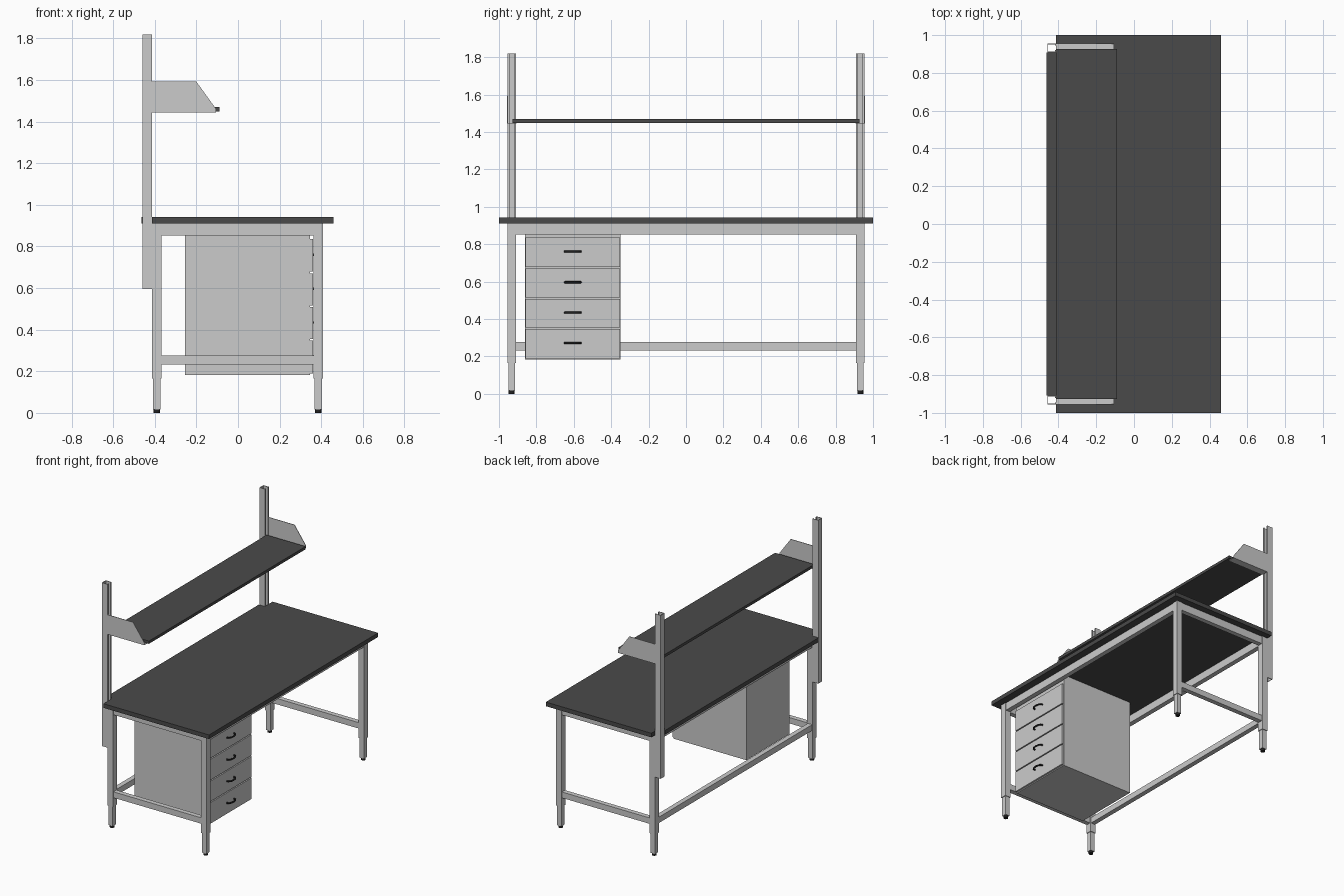
import bpy, bmesh, math
from mathutils import Vector

if "Cube" in bpy.data.objects:
    bpy.data.objects.remove(bpy.data.objects["Cube"])


def material(name, v):
    m = bpy.data.materials.new(name)
    m.diffuse_color = (v, v, v, 1)
    m.use_nodes = True
    m.node_tree.nodes["Principled BSDF"].inputs["Base Color"].default_value = m.diffuse_color
    return m


GREY = material("light grey paint", 0.6)
DARK = material("charcoal laminate", 0.068)
BLACK = material("black plastic", 0.015)


def prism(name, pts, axis, lo, hi, mat):
    """Extrude a 2D outline along y (points are x,z) or z (points are x,y)."""
    bm = bmesh.new()
    place = (lambda p, t: (p[0], t, p[1])) if axis == 'y' else (lambda p, t: (p[0], p[1], t))
    f = bm.faces.new([bm.verts.new(place(p, lo)) for p in pts])
    ext = bmesh.ops.extrude_face_region(bm, geom=[f])
    move = Vector((0, hi - lo, 0)) if axis == 'y' else Vector((0, 0, hi - lo))
    bmesh.ops.translate(bm, vec=move, verts=[v for v in ext['geom'] if isinstance(v, bmesh.types.BMVert)])
    bmesh.ops.recalc_face_normals(bm, faces=bm.faces)
    me = bpy.data.meshes.new(name)
    bm.to_mesh(me)
    bm.free()
    ob = bpy.data.objects.new(name, me)
    bpy.context.collection.objects.link(ob)
    me.materials.append(mat)
    return ob


def box(name, x, y, z, mat=GREY):
    x0, x1 = x
    y0, y1 = sorted(y)
    return prism(name, [(x0, y0), (x1, y0), (x1, y1), (x0, y1)], 'z', z[0], z[1], mat)


# Worktop, notched at the rear corners around the uprights
prism("worktop", [(0.46, -1), (0.46, 1), (-0.413, 1), (-0.413, 0.907), (-0.463, 0.907),
                  (-0.463, -0.907), (-0.413, -0.907), (-0.413, -1)], 'z', 0.911, 0.942, DARK)

for s, side in ((-1, "near"), (1, "far")):
    # Legs with a narrower telescoping lower section and a foot
    for x0, x1, end in ((-0.413, -0.367, "rear"), (0.362, 0.408, "front")):
        tag = f"{side}_{end}"
        xc = (x0 + x1) / 2
        box(tag + "_leg", (x0, x1), (s * 0.909, s * 0.955), (0.165, 0.911))
        box(tag + "_lower_leg", (xc - 0.018, xc + 0.018), (s * 0.914, s * 0.95), (0.017, 0.2))
        bpy.ops.mesh.primitive_cylinder_add(vertices=20, radius=0.016, depth=0.017,
                                            location=(xc, s * 0.932, 0.0085))
        foot = bpy.context.object
        foot.name = tag + "_foot"
        foot.data.materials.append(BLACK)
        bpy.ops.object.shade_smooth_by_angle()
    # End frame rails
    box(side + "_top_end_rail", (-0.367, 0.362), (s * 0.914, s * 0.95), (0.853, 0.911))
    box(side + "_low_end_rail", (-0.367, 0.362), (s * 0.914, s * 0.95), (0.232, 0.276))
    # Upright: lipped channel open towards the front of the bench
    a, b, t, lip = -0.459, -0.413, 0.004, 0.011
    p, q = 0.909, 0.955
    prof = [(b, p + lip), (b, p), (a, p), (a, q), (b, q), (b, q - lip), (b - t, q - lip),
            (b - t, q - t), (a + t, q - t), (a + t, p + t), (b - t, p + t), (b - t, p + lip)]
    prism(side + "_upright", [(x, s * y) for x, y in prof], 'z', 0.596, 1.819, GREY)
    # Shelf bracket: side plate and bottom flange
    y0, y1 = sorted((s * 0.952, s * 0.956))
    prism(side + "_shelf_bracket", [(-0.413, 1.445), (-0.106, 1.445), (-0.106, 1.462),
                                    (-0.2, 1.592), (-0.413, 1.592)], 'y', y0, y1, GREY)
    box(side + "_bracket_flange", (-0.413, -0.106), (s * 0.905, s * 0.952), (1.445, 1.449))

# Long rails and rear stretcher
box("front_top_rail", (0.367, 0.403), (-0.909, 0.909), (0.853, 0.911))
box("rear_top_rail", (-0.408, -0.372), (-0.909, 0.909), (0.853, 0.911))
box("rear_stretcher", (-0.408, -0.372), (-0.909, 0.909), (0.232, 0.276))

# Upper shelf
box("upper_shelf", (-0.412, -0.089), (-0.927, 0.927), (1.449, 1.47), DARK)

# Drawer cabinet, hung under the worktop
box("drawer_cabinet", (-0.255, 0.346), (-0.861, -0.349), (0.183, 0.911))
for i, (z0, z1) in enumerate(((0.679, 0.837), (0.516, 0.671), (0.355, 0.508), (0.19, 0.347))):
    box(f"drawer_front_{i + 1}", (0.346, 0.36), (-0.858, -0.352), (z0, z1))
    # Bow handle: a bent bar swept along a short path
    zc = (z0 + z1) / 2 + 0.003
    cu = bpy.data.curves.new(f"drawer_handle_{i + 1}", 'CURVE')
    cu.dimensions = '3D'
    cu.bevel_depth = 0.006
    cu.bevel_resolution = 2
    cu.use_fill_caps = True
    path = [(0.359, -0.042), (0.374, -0.038), (0.384, -0.025), (0.387, 0),
            (0.384, 0.025), (0.374, 0.038), (0.359, 0.042)]
    sp = cu.splines.new('POLY')
    sp.points.add(len(path) - 1)
    for pt, (x, y) in zip(sp.points, path):
        pt.co = (x, -0.605 + y, zc, 1)
    cu.materials.append(BLACK)
    bpy.context.collection.objects.link(bpy.data.objects.new(cu.name, cu))
